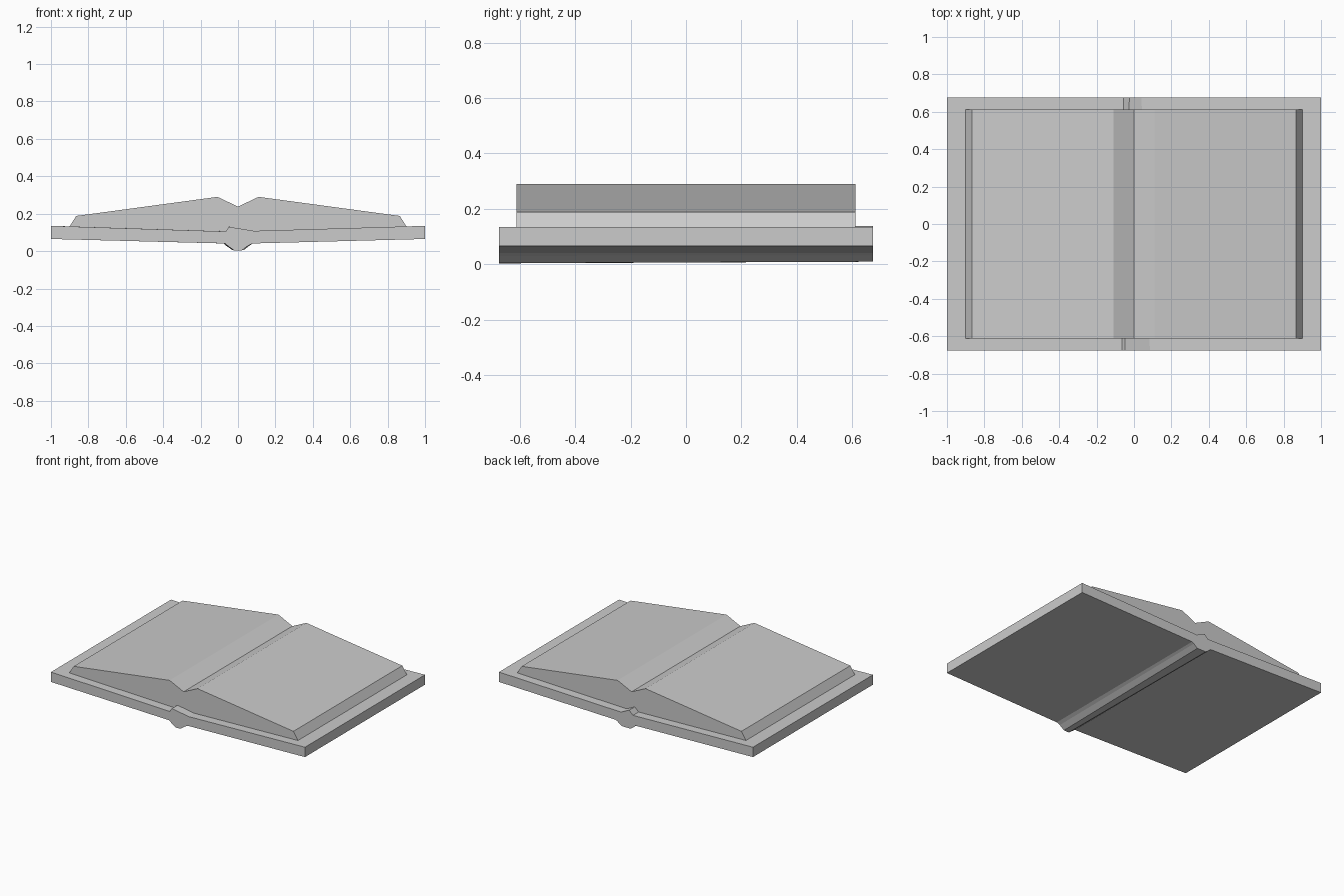
import bpy
import bmesh

cube = bpy.data.objects.get("Cube")
if cube:
    bpy.data.objects.remove(cube, do_unlink=True)


def make_material(name, value):
    mat = bpy.data.materials.new(name)
    mat.use_nodes = True
    colour = (value, value, value, 1)
    mat.diffuse_color = colour
    mat.node_tree.nodes["Principled BSDF"].inputs["Base Color"].default_value = colour
    return mat


def loft(name, front, back, half_depth, mat):
    """Join a front and a back (x, z) outline into a closed solid."""
    bm = bmesh.new()
    a = [bm.verts.new((x, -half_depth, z)) for x, z in front]
    b = [bm.verts.new((x, half_depth, z)) for x, z in back]
    bm.faces.new(a)
    bm.faces.new(b[::-1])
    for i in range(len(a)):
        j = (i + 1) % len(a)
        bm.faces.new((a[i], b[i], b[j], a[j]))
    bmesh.ops.recalc_face_normals(bm, faces=bm.faces)
    mesh = bpy.data.meshes.new(name)
    bm.to_mesh(mesh)
    bm.free()
    mesh.materials.append(mat)
    obj = bpy.data.objects.new(name, mesh)
    bpy.context.collection.objects.link(obj)
    return obj


grey = make_material("light grey", 0.6)

# Cover boards and spine, with the spine slightly twisted from front to back
outer_left = [(-1, 0.065), (-1, 0.135)]
outer_right = [(1, 0.135), (1, 0.065)]
spine_top_front = [(-0.065, 0.105), (-0.048, 0.13), (0.085, 0.108)]
spine_top_back = [(-0.055, 0.109), (-0.025, 0.138), (0.04, 0.107)]
spine_under_front = [(0.08, 0.041), (0.055, 0.03), (0.02, 0.004),
                     (-0.02, 0.003), (-0.05, 0.025), (-0.07, 0.041)]
spine_under_back = [(0.08, 0.041), (0.065, 0.032), (0.035, 0.009),
                    (-0.035, 0.009), (-0.065, 0.03), (-0.075, 0.041)]
loft("cover",
     outer_left + spine_top_front + outer_right + spine_under_front,
     outer_left + spine_top_back + outer_right + spine_under_back,
     0.675, grey)

# Page block: half outline mirrored about the gutter
half = [(0.11, 0.29), (0.865, 0.188), (0.905, 0.125)]
mirrored = [(-x, z) for x, z in reversed(half)]
pages = mirrored + [(0, 0.238)] + half + [(0, 0.09)]
loft("pages", pages, pages, 0.612, grey)
